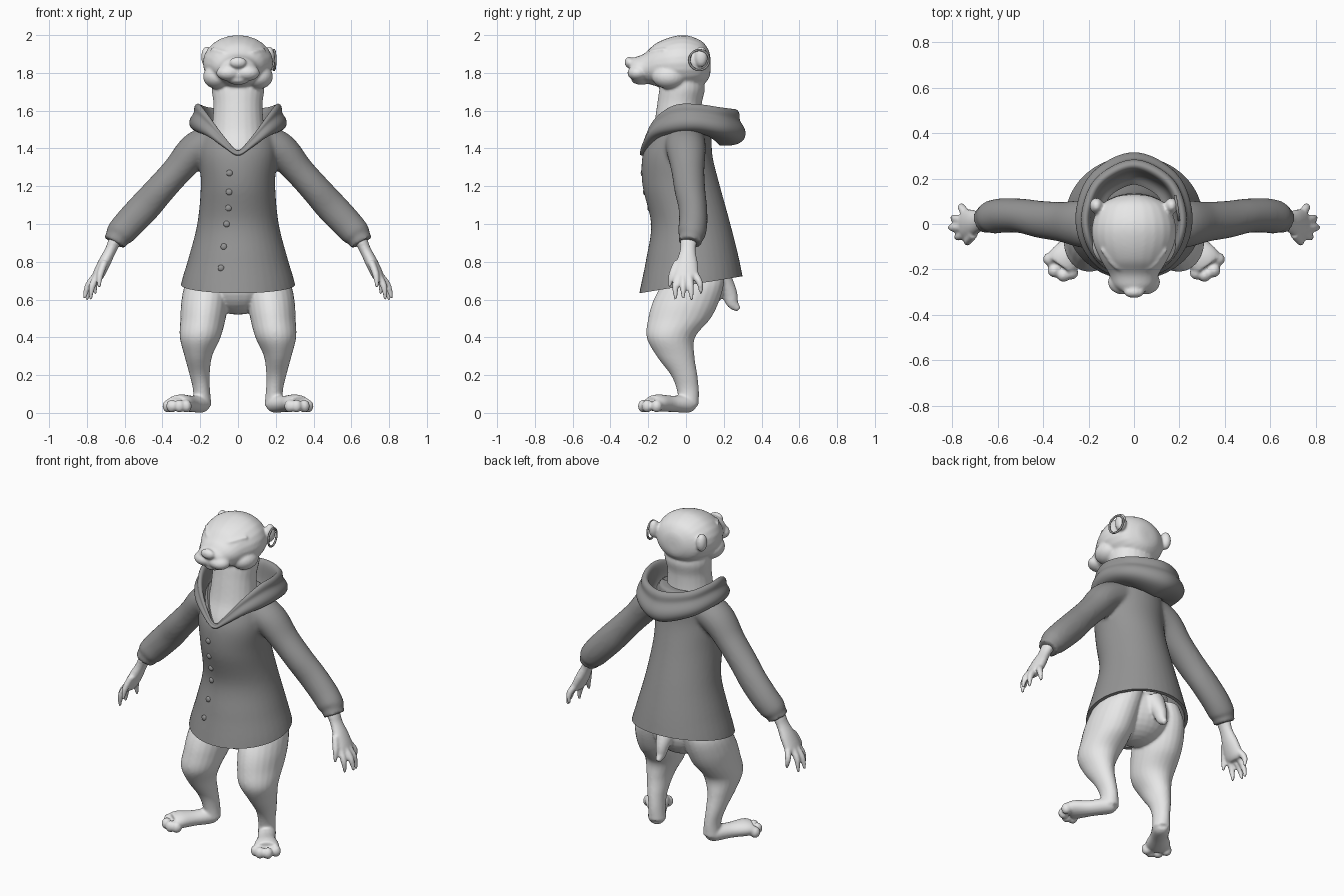
import bpy, bmesh, math
from mathutils import Vector, Matrix

default = bpy.data.objects.get("Cube")
if default:
    bpy.data.objects.remove(default)


def material(name, value):
    m = bpy.data.materials.new(name)
    m.use_nodes = True
    colour = (value, value, value, 1)
    m.diffuse_color = colour
    m.node_tree.nodes["Principled BSDF"].inputs["Base Color"].default_value = colour
    return m


PALE = material("pale grey fur", 0.8)
MID = material("mid grey cloth", 0.3)


def spline(points, steps, closed=False):
    """Smooth curve through tuples of any length."""
    n, out = len(points), []
    pick = (lambda i: points[i % n]) if closed else (lambda i: points[min(max(i, 0), n - 1)])
    for i in range(n if closed else n - 1):
        for k in range(steps):
            t = k / steps
            out.append([b + 0.5 * t * (c - a + t * (2*a - 5*b + 4*c - d + t * (3*(b - c) + d - a)))
                        for a, b, c, d in zip(pick(i - 1), pick(i), pick(i + 1), pick(i + 2))])
    return out if closed else out + [list(points[-1])]


def skin_rings(bm, rings, closed=False):
    n = len(rings[0])
    pairs = list(zip(rings, rings[1:])) + ([(rings[-1], rings[0])] if closed else [])
    for lo, hi in pairs:
        for i in range(n):
            j = (i + 1) % n
            bm.faces.new((lo[i], lo[j], hi[j], hi[i]))
    if not closed:
        bm.faces.new(rings[0][::-1])
        bm.faces.new(rings[-1])


def tube(bm, points, ref=(1, 0, 0), normal=None, side=1, sides=24):
    """Loft of ellipses; each point is x, y, z, radius along ref, other radius."""
    pts = spline([(p[0] * side, *p[1:]) for p in points], 6)
    rings = []
    for i, p in enumerate(pts):
        c = Vector(p[:3])
        t = normal or Vector(pts[min(i + 1, len(pts) - 1)][:3]) - Vector(pts[max(i - 1, 0)][:3])
        t = Vector(t).normalized()
        a = Vector(ref)
        a = (a - t * a.dot(t)).normalized()
        b = t.cross(a)
        angles = [math.tau * k / sides for k in range(sides)]
        rings.append([bm.verts.new(c + a * p[3] * math.cos(w) + b * p[4] * math.sin(w)) for w in angles])
    skin_rings(bm, rings)


def blob(bm, at, radii, side=1):
    m = Matrix.Translation((at[0] * side, at[1], at[2])) @ Matrix.Diagonal((*radii, 1))
    bmesh.ops.create_uvsphere(bm, u_segments=24, v_segments=16, radius=1, matrix=m)


def make(name, bm, mat=None):
    bmesh.ops.recalc_face_normals(bm, faces=bm.faces)
    mesh = bpy.data.meshes.new(name)
    bm.to_mesh(mesh)
    bm.free()
    ob = bpy.data.objects.new(name, mesh)
    bpy.context.collection.objects.link(ob)
    if mat:
        mesh.materials.append(mat)
    return ob


def bake(ob, mat, sharp=50):
    """Apply the modifiers and shade smoothly, keeping hard edges."""
    deps = bpy.context.evaluated_depsgraph_get()
    mesh = bpy.data.meshes.new_from_object(ob.evaluated_get(deps))
    ob.modifiers.clear()
    ob.data = mesh
    mesh.materials.clear()
    mesh.materials.append(mat)
    for p in mesh.polygons:
        p.use_smooth = True
        p.material_index = 0
    mesh.set_sharp_from_angle(angle=math.radians(sharp))


def fuse(ob, voxel, rounds):
    r = ob.modifiers.new("fuse", 'REMESH')
    r.mode, r.voxel_size, r.adaptivity = 'VOXEL', voxel, 0
    s = ob.modifiers.new("soften", 'SMOOTH')
    s.factor, s.iterations = 0.5, rounds


# Body: trunk and neck
body = bmesh.new()
tube(body, [(0, .03, .62, .15, .15), (0, .03, .8, .18, .16), (0, .02, 1, .16, .15), (0, -.02, 1.2, .16, .17),
            (0, -.05, 1.36, .165, .165), (0, -.045, 1.5, .14, .13), (0, -.035, 1.63, .13, .118),
            (0, -.02, 1.72, .14, .12), (0, -.02, 1.8, .13, .1)], normal=(0, 0, 1))
blob(body, (0, .03, .69), (.2, .18, .17))

# Head with muzzle, chin and nose
tube(body, [(0, .13, 1.84, .03, .03), (0, .12, 1.845, .08, .075), (0, .08, 1.85, .15, .12), (0, .0, 1.853, .183, .146),
            (0, -.08, 1.85, .18, .14), (0, -.16, 1.843, .145, .113), (0, -.22, 1.825, .11, .078),
            (0, -.27, 1.82, .09, .063), (0, -.295, 1.825, .06, .045)], normal=(0, 1, 0))
blob(body, (0, -.3, 1.855), (.045, .025, .03))
blob(body, (0, -.235, 1.765), (.06, .055, .028))
tube(body, [(0, .25, .7, .01, .01)] and
     [(0, .17, .72, .07, .07), (0, .225, .64, .042, .045), (0, .247, .58, .028, .032), (0, .28, .547, .014, .014)])

for s in (1, -1):
    # Lip pads, cheeks, brows and ears
    blob(body, (.05, -.255, 1.8), (.065, .055, .042), s)
    blob(body, (.11, -.09, 1.78), (.075, .09, .065), s)
    tube(body, [(.035, -.2, 1.893, .012, .01), (.08, -.175, 1.908, .02, .013), (.14, -.11, 1.925, .01, .01)], (0, 1, 0), side=s)
    tube(body, [(.06, -.19, 1.868, .01, .006), (.09, -.165, 1.868, .014, .008), (.125, -.125, 1.88, .008, .006)], (0, 1, 0), side=s)
    blob(body, (.165, .08, 1.885), (.03, .035, .055), s)
    # Legs
    tube(body, [(.13, .05, .76, .1, .15), (.16, .035, .68, .12, .165), (.175, .0, .59, .125, .175), (.185, -.035, .5, .12, .165),
                (.2, -.08, .4, .108, .128), (.21, -.055, .3, .073, .1), (.203, -.01, .2, .053, .07),
                (.193, .01, .12, .045, .058), (.19, .015, .04, .05, .052)], normal=(0, 0, 1), side=s)
    # Feet and toes
    tube(body, [(.178, .045, .045, .03, .03), (.195, .01, .047, .05, .046), (.25, -.075, .048, .052, .043),
                (.3, -.145, .052, .07, .046), (.325, -.18, .05, .07, .04)], (1, .7 * s, 0), side=s)
    for k, (x, y) in enumerate([(.275, -.215), (.31, -.225), (.35, -.205), (.37, -.155)]):
        blob(body, (x, y, .036), (.03, .03, .034), s)
    # Forearms and hands
    tube(body, [(.58, .03, 1, .04, .04), (.645, .015, .92, .045, .035), (.675, .01, .86, .042, .03),
                (.71, .005, .79, .058, .033), (.742, .0, .725, .066, .03), (.755, .0, .7, .05, .02)], (0, 1, 0), side=s)
    fingers = [((.705, -.045, .8), (.73, -.075, .73), (.735, -.088, .665)),
               ((.74, -.042, .73), (.772, -.056, .67), (.78, -.055, .6)),
               ((.75, -.014, .73), (.795, -.016, .67), (.812, -.014, .605)),
               ((.75, .016, .73), (.788, .024, .67), (.8, .03, .595)),
               ((.735, .042, .74), (.758, .072, .69), (.755, .08, .63))]
    for root, joint, tip in fingers:
        tube(body, [(*root, .02, .02), (*joint, .018, .018), (*tip, .008, .008)], (0, 1, 0), side=s, sides=12)

body_ob = make("body", body)
fuse(body_ob, .0075, 5)
bake(body_ob, PALE, 80)

# Eyes
eyes = bmesh.new()
for s in (1, -1):
    blob(eyes, (.092, -.145, 1.885), (.026, .024, .017), s)
bake(make("eyes", eyes), PALE)

# Coat body and sleeves
COAT = [(0, .035, .5, .33, .31), (0, .035, .67, .305, .275), (0, .035, .82, .262, .245), (0, .025, 1, .216, .21),
        (0, -.025, 1.2, .197, .205), (0, -.045, 1.35, .205, .187), (0, -.03, 1.45, .2, .165), (0, -.01, 1.55, .165, .135)]
coat = bmesh.new()
tube(coat, COAT, normal=(0, 0, 1), sides=40)
for s in (1, -1):
    tube(coat, [(.1, -.01, 1.45, .11, .09), (.22, .0, 1.395, .105, .093), (.32, .01, 1.285, .088, .08), (.41, .02, 1.185, .082, .08),
                (.49, .035, 1.095, .076, .084), (.57, .038, 1.01, .076, .082), (.625, .03, .95, .074, .076),
                (.638, .025, .93, .062, .064), (.655, .02, .9, .066, .062)], (0, 1, 0), side=s)
coat_ob = make("coat", coat)
fuse(coat_ob, .011, 6)
bake(coat_ob, MID)

# Cutters for the slanted hem, the hollow skirt and the open neck
hem = bmesh.new()
bmesh.ops.create_cube(hem, size=1, matrix=Matrix.Translation((0, 0, .674)) @ Matrix.Rotation(.163, 4, 'X')
                      @ Matrix.Translation((0, 0, -.3)) @ Matrix.Diagonal((1.2, 1.2, .6, 1)))
hollow = bmesh.new()
tube(hollow, [(x, y, z - .05 * (z < .6), a - .02, b - .02) for x, y, z, a, b in COAT[:4]], normal=(0, 0, 1))
neck = bmesh.new()
skin_rings(neck, [[neck.verts.new((x, y, z)) for x, z in ((0, 1.36), (.32, 1.75), (-.32, 1.75))] for y in (-.6, .02)])
cutters = [make("hem_cutter", hem), make("hollow_cutter", hollow), make("neck_cutter", neck)]
for c in cutters:
    c.hide_render = True
    b = coat_ob.modifiers.new("cut", 'BOOLEAN')
    b.operation, b.object, b.solver = 'DIFFERENCE', c, 'EXACT'
bake(coat_ob, MID, 45)
for c in cutters:
    bpy.data.objects.remove(c)

# Hood: folded section swept around the neck; path is x, y, z, width, height
HALF = [(0, -.23, 1.375, .015, .015), (.07, -.213, 1.43, .02, .03), (.15, -.16, 1.51, .03, .055), (.203, -.06, 1.555, .04, .078),
        (.21, .06, 1.56, .045, .078), (.15, .19, 1.535, .05, .085), (0, .262, 1.512, .055, .1)]
SECTION = [(-2.2, -1), (-.9, -.75), (-.55, 0), (-.5, .8), (0, 1.05), (.5, .75), (.35, .35), (.95, 0), (1.1, -.5), (.4, -1)]
path = spline(HALF + [(-p[0], *p[1:]) for p in HALF[-2:0:-1]], 5, closed=True)
hood, rings = bmesh.new(), []
for i, p in enumerate(path):
    d = Vector(path[(i + 1) % len(path)][:3]) - Vector(path[i - 1][:3])
    out = Vector((d.y, -d.x, 0)).normalized()
    rings.append([hood.verts.new(Vector(p[:3]) + out * u * p[3] + Vector((0, 0, v * p[4]))) for u, v in SECTION])
skin_rings(hood, rings, closed=True)
hood_ob = make("hood", hood)
hood_ob.modifiers.new("round", 'SUBSURF').levels = 2
bake(hood_ob, MID, 80)

# Buttons resting on the coat front
bpy.context.view_layer.update()
buttons = bmesh.new()
for x, z in [(-.045, 1.27), (-.047, 1.17), (-.05, 1.085), (-.06, 1), (-.075, .88), (-.09, .767)]:
    hit, at, _, _ = coat_ob.ray_cast(Vector((x, -1, z)), Vector((0, 1, 0)))
    blob(buttons, at if hit else (x, -.21, z), (.017, .01, .017))
bake(make("buttons", buttons), MID)

# Earring on the left ear
bpy.ops.mesh.primitive_torus_add(major_radius=.053, minor_radius=.006, major_segments=40, minor_segments=10,
                                 location=(.19, .07, 1.868), rotation=(0, math.pi / 2, .15))
ring = bpy.context.object
ring.name = "earring"
bake(ring, MID)
